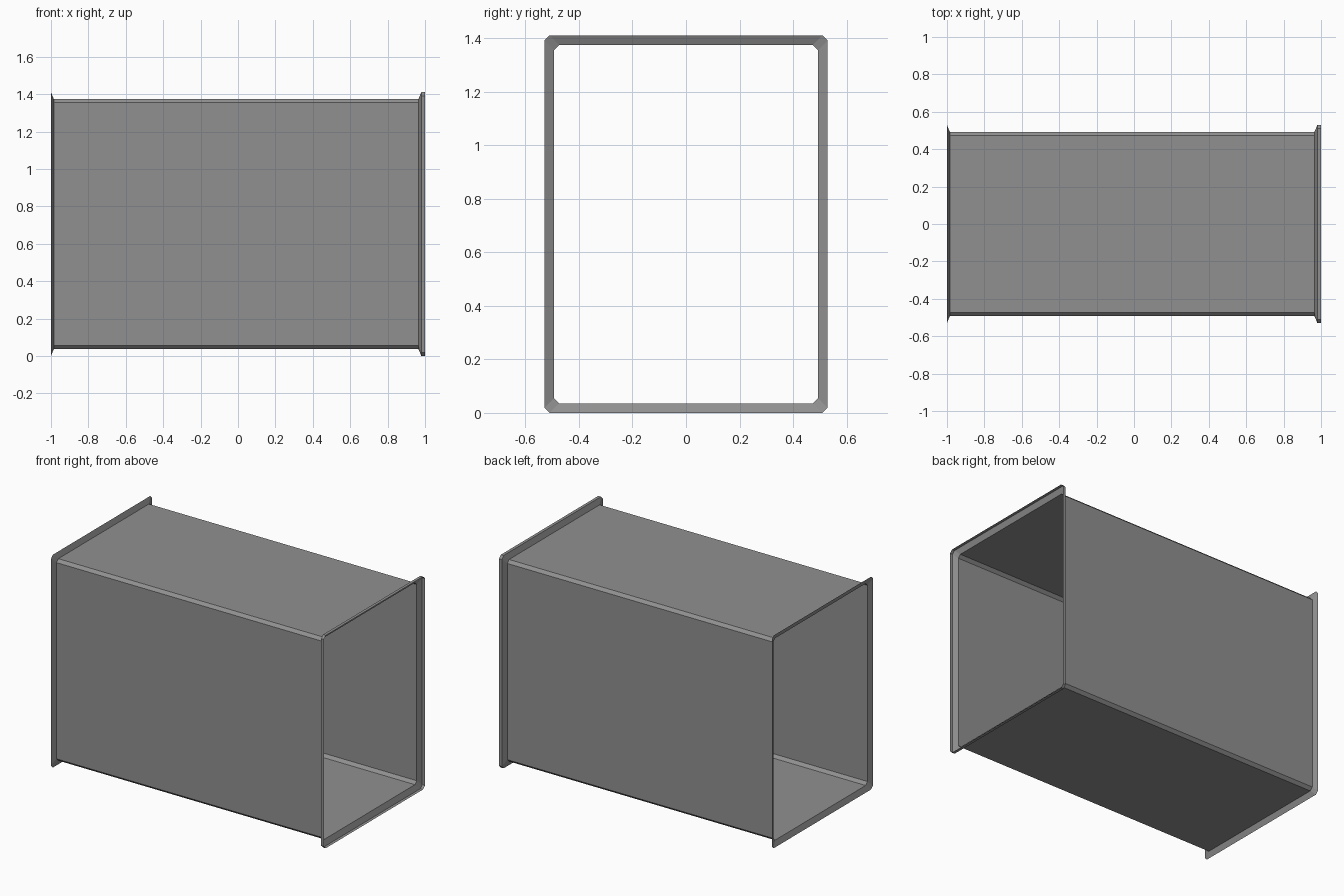
import bpy
import bmesh

cube = bpy.data.objects.get("Cube")
if cube:
    bpy.data.objects.remove(cube, do_unlink=True)

HALF_Y, HALF_Z, MID_Z = 0.493, 0.669, 0.705   # duct section
CHAMFER, FLARE = 0.019, 0.036                 # corner cut, flange height

metal = bpy.data.materials.new("grey sheet metal")
metal.use_nodes = True
grey = (0.28, 0.28, 0.28, 1)
metal.diffuse_color = grey
metal.node_tree.nodes["Principled BSDF"].inputs["Base Color"].default_value = grey


def section(bm, x, grow):
    """Rectangle with cut corners, enlarged by grow, at position x."""
    y, z, c = HALF_Y + grow, HALF_Z + grow, CHAMFER
    points = []
    for sy, sz in ((1, 1), (-1, 1), (-1, -1), (1, -1)):
        corner = [(sy * y, sz * (z - c)), (sy * (y - c), sz * z)]
        points += corner if sy * sz > 0 else corner[::-1]
    return [bm.verts.new((x, py, MID_Z + pz)) for py, pz in points]


def sleeve(name, stations):
    """Open sheet tube through a list of (x, grow) sections."""
    bm = bmesh.new()
    rings = [section(bm, x, grow) for x, grow in stations]
    for a, b in zip(rings, rings[1:]):
        for i in range(len(a)):
            j = (i + 1) % len(a)
            bm.faces.new((a[i], a[j], b[j], b[i]))
    mesh = bpy.data.meshes.new(name)
    bm.to_mesh(mesh)
    bm.free()
    mesh.materials.append(metal)
    obj = bpy.data.objects.new(name, mesh)
    bpy.context.collection.objects.link(obj)


# Straight duct with a plain flare at one end and a lipped flare at the other
sleeve("duct_body", [(-0.985, 0), (0.965, 0)])
sleeve("right_flange", [(-1, FLARE), (-0.985, 0)])
sleeve("left_flange", [(0.965, 0), (0.98, FLARE), (1, FLARE)])
